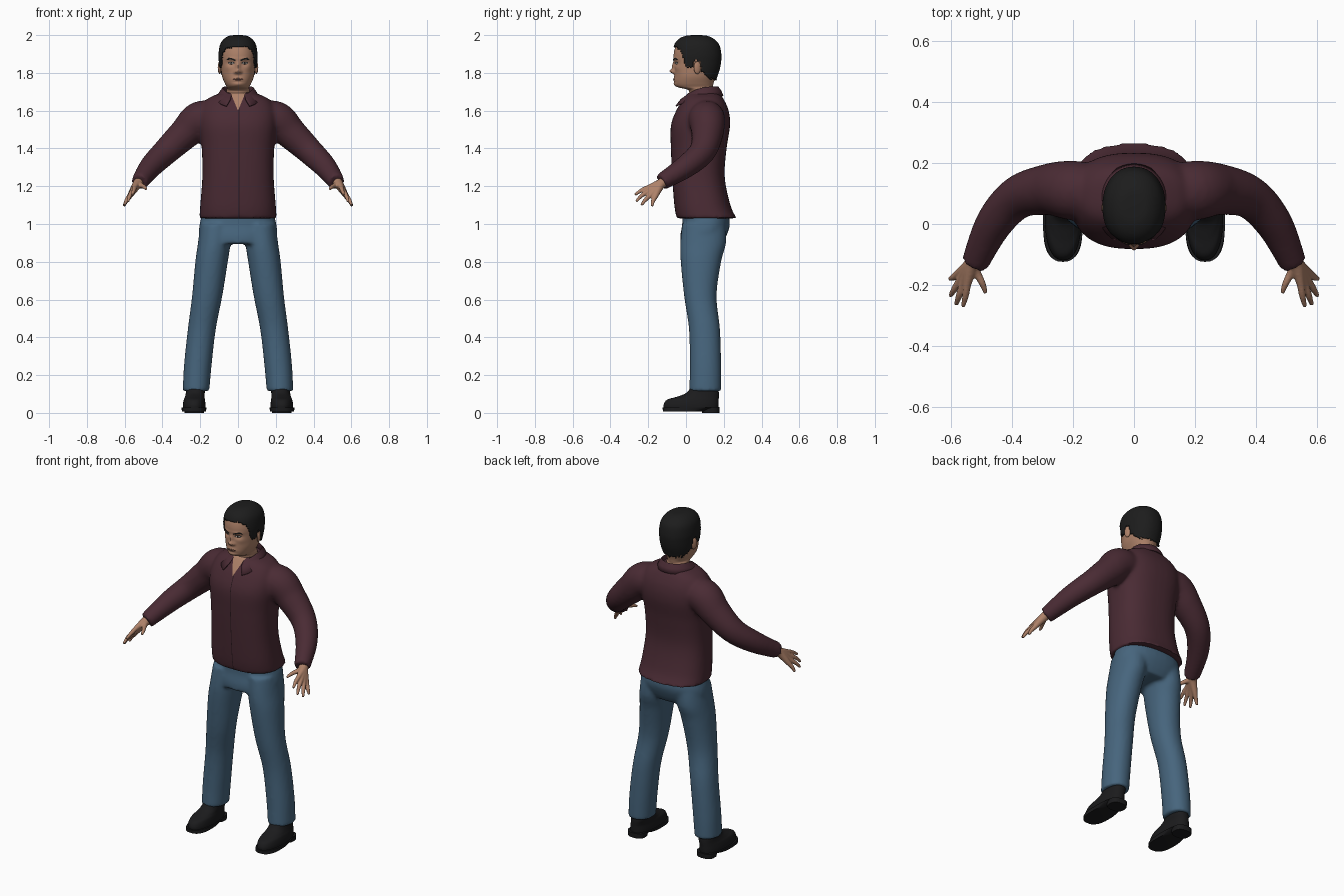
import bpy, bmesh, math, random
from mathutils import Vector, Matrix
from mathutils.bvhtree import BVHTree

random.seed(4)
if "Cube" in bpy.data.objects:
    bpy.data.objects.remove(bpy.data.objects["Cube"])


def material(name, r, g, b):
    m = bpy.data.materials.new(name)
    m.use_nodes = True
    m.diffuse_color = (r, g, b, 1)
    bsdf = m.node_tree.nodes["Principled BSDF"]
    bsdf.inputs["Base Color"].default_value = (r, g, b, 1)
    bsdf.inputs["Roughness"].default_value = 0.8
    return m


SKIN = material("skin", 0.42, 0.22, 0.14)
SHIRT = material("plum_shirt", 0.068, 0.024, 0.034)
SEAM = material("dark_seam", 0.02, 0.008, 0.011)
JEANS = material("blue_denim", 0.062, 0.13, 0.205)
HAIR = material("black_hair", 0.012, 0.012, 0.012)
SHOE = material("black_leather", 0.011, 0.011, 0.012)
LIPS = material("lips", 0.29, 0.12, 0.09)
WHITE = material("eye_white", 0.5, 0.46, 0.42)


def spline(keys, n):
    """Catmull-Rom through tuples of any length."""
    out = []
    for i in range(len(keys) - 1):
        a, b, c, d = (keys[min(max(i + k, 0), len(keys) - 1)] for k in (-1, 0, 1, 2))
        for j in range(n):
            t = j / n
            out.append([0.5 * (2*q + (r-p)*t + (2*p-5*q+4*r-s)*t*t + (3*q-p-3*r+s)*t**3)
                        for p, q, r, s in zip(a, b, c, d)])
    return out + [list(keys[-1])]


def skin_rings(bm, rings):
    """Bridge rings of points and close both ends."""
    rows = [[bm.verts.new(p) for p in ring] for ring in rings]
    n = len(rows[0])
    for a, b in zip(rows, rows[1:]):
        for i in range(n):
            bm.faces.new((a[i], a[(i+1) % n], b[(i+1) % n], b[i]))
    bm.faces.new(rows[0][::-1])
    bm.faces.new(rows[-1])


def stack(bm, keys, n=6, seg=40, power=2.3, side=1):
    """Upright loft; keys are (centre x, front y, back y, z, half width)."""
    rings = []
    for cx, yf, yb, z, rx in spline(keys, n):
        ring = []
        for k in range(seg):
            c, s = math.cos(k*math.tau/seg), math.sin(k*math.tau/seg)
            c, s = (math.copysign(abs(v)**(2/power), v) for v in (c, s))
            ring.append((side*cx + rx*c, (yf+yb)/2 + (yb-yf)/2*s, z))
        rings.append(ring)
    skin_rings(bm, rings)


def tube(bm, keys, side=1, n=6, seg=20):
    """Round tube; keys are (x, y, z, radius)."""
    pts = spline(keys, n)
    pos = [Vector((side*p[0], p[1], p[2])) for p in pts]
    rings = []
    for i, p in enumerate(pos):
        t = pos[min(i+1, len(pos)-1)] - pos[max(i-1, 0)]
        u = t.cross(Vector((0, 0, 1))).normalized()
        v = t.cross(u).normalized()
        rings.append([p + pts[i][3]*(u*math.cos(k*math.tau/seg) + v*math.sin(k*math.tau/seg))
                      for k in range(seg)])
    skin_rings(bm, rings)


def finish(name, bm, mats, voxel=0, smooth=0, thick=0):
    bmesh.ops.recalc_face_normals(bm, faces=bm.faces)
    me = bpy.data.meshes.new(name)
    bm.to_mesh(me)
    bm.free()
    ob = bpy.data.objects.new(name, me)
    bpy.context.collection.objects.link(ob)
    bpy.ops.object.select_all(action='DESELECT')
    ob.select_set(True)
    bpy.context.view_layer.objects.active = ob
    if voxel:
        mod = ob.modifiers.new("fuse", 'REMESH')
        mod.mode, mod.voxel_size = 'VOXEL', voxel
        mod = ob.modifiers.new("soften", 'SMOOTH')
        mod.iterations = smooth
        for nm in ("fuse", "soften"):
            bpy.ops.object.modifier_apply(modifier=nm)
    if thick:
        mod = ob.modifiers.new("thickness", 'SOLIDIFY')
        mod.thickness = thick
    for m in mats:
        ob.data.materials.append(m)
    bpy.ops.object.shade_smooth_by_angle(angle=math.radians(50))
    return ob


# Shirt: torso and sleeves fused
bm = bmesh.new()
stack(bm, [(0, -.05, .268, 1.03, .205), (0, -.062, .235, 1.1, .2), (0, -.073, .205, 1.25, .189),
           (0, -.08, .215, 1.4, .192), (0, -.08, .233, 1.52, .205), (0, -.052, .226, 1.6, .2),
           (0, -.015, .2, 1.66, .165), (0, .01, .175, 1.695, .09)], power=2.5)
for s in (1, -1):
    tube(bm, [(.1, .1, 1.55, .09), (.2, .11, 1.553, .098), (.28, .113, 1.48, .085),
              (.38, .087, 1.385, .071), (.46, 0, 1.305, .061), (.522, -.13, 1.222, .045)], s)
shirt = finish("shirt", bm, [SHIRT, SKIN, SEAM], voxel=.011, smooth=5)

# Open neck and front placket seam, cut into the shirt
bm = bmesh.new()
bm.from_mesh(shirt.data)
for co, no in (((0, 0, 1.6), (1, 0, -.42)), ((0, 0, 1.6), (1, 0, .42)),
               ((.003, 0, 0), (1, 0, 0)), ((.007, 0, 0), (1, 0, 0))):
    bmesh.ops.bisect_plane(bm, geom=bm.verts[:] + bm.edges[:] + bm.faces[:],
                           plane_co=co, plane_no=no, dist=1e-5)
for f in bm.faces:
    c = f.calc_center_median()
    if c.y < .03 and f.normal.z > -.8:
        if abs(c.x) < (c.z - 1.6)*.42:
            f.material_index = 1
        elif .003 < c.x < .007:
            f.material_index = 2
bm.to_mesh(shirt.data)
bm.free()

# Folded collar with two front points
bm = bmesh.new()
rows = []
for i in range(49):
    a = .42 + (math.tau - .84)*i/48
    f = ((1 + math.cos(a))/2)**3
    x, y = math.sin(a), -math.cos(a)
    rows.append([bm.verts.new(p) for p in (
        (.07*x, .088 + .075*y, 1.67 - .03*f),
        (.082*x, .088 + .083*y - .01*f, 1.728 - .05*f),
        (.098*x, .088 + .1*y - .028*f, 1.705 - .05*f),
        (.112*x*(1 + .4*f), .088 + .11*y - .05*f, 1.678 - .06*f))])
for a, b in zip(rows, rows[1:]):
    for j in range(3):
        bm.faces.new((a[j], a[j+1], b[j+1], b[j]))
finish("collar", bm, [SHIRT], thick=.006)

# Jeans: hips and legs fused
bm = bmesh.new()
stack(bm, [(0, -.03, .19, .895, .17), (0, -.03, .215, .94, .205), (0, -.02, .232, 1.0, .203),
           (0, -.02, .22, 1.08, .18)])
for s in (1, -1):
    stack(bm, [(.222, .018, .186, .115, .07), (.213, .02, .186, .25, .073), (.192, .016, .18, .44, .074),
               (.163, -.01, .162, .62, .08), (.14, -.028, .186, .8, .086),
               (.125, -.03, .212, .9, .087), (.11, -.02, .21, 1.0, .09)], power=2.1, side=s)
finish("jeans", bm, [JEANS], voxel=.01, smooth=5)

# Shoes with soles and heels
for s, label in ((1, "left"), (-1, "right")):
    bm = bmesh.new()
    stack(bm, [(.232, -.117, .17, .02, .06), (.232, -.118, .172, .045, .06), (.231, -.1, .173, .07, .056),
               (.229, -.05, .174, .085, .052), (.226, 0, .174, .105, .05),
               (.224, .03, .17, .14, .048)], side=s)
    finish(label + "_shoe", bm, [SHOE])
    bm = bmesh.new()
    for keys in ([(.233, -.122, .1, .008, .064), (.233, -.124, .176, .028, .066)],
                 [(.232, .085, .176, 0, .052), (.232, .08, .178, .03, .054)]):
        stack(bm, keys, n=1, power=2.6, side=s)
    finish(label + "_sole", bm, [SHOE])

# Hands: digits running from the wrist, fused into a palm
digits = [((.545, -.19, 1.197), (.552, -.235, 1.178), (.56, -.27, 1.155)),
          ((.557, -.19, 1.177), (.573, -.235, 1.15), (.583, -.264, 1.118)),
          ((.567, -.18, 1.16), (.588, -.213, 1.13), (.602, -.236, 1.1)),
          ((.574, -.162, 1.147), (.592, -.175, 1.12), (.604, -.18, 1.094)),
          ((.515, -.16, 1.205), (.497, -.195, 1.197), (.486, -.226, 1.184))]
for s, label in ((1, "left"), (-1, "right")):
    bm = bmesh.new()
    for d in digits:
        tube(bm, [(.505, -.08, 1.24, .026), (.53, -.13, 1.215, .026)]
             + [p + (r,) for p, r in zip(d, (.0145, .011, .007))], s, seg=14)
    finish(label + "_hand", bm, [SKIN], voxel=.004, smooth=4)

# Head and neck, with sculpted face
head_keys = [(0, .02, .15, 1.6, .066), (0, .018, .142, 1.69, .062), (0, .005, .14, 1.712, .06),
             (0, -.045, .142, 1.725, .06), (0, -.06, .146, 1.745, .07), (0, -.061, .157, 1.78, .084),
             (0, -.061, .17, 1.82, .09), (0, -.064, .177, 1.86, .093), (0, -.065, .178, 1.9, .094),
             (0, -.055, .167, 1.94, .086), (0, -.032, .14, 1.97, .066),
             (0, .005, .105, 1.987, .038), (0, .045, .065, 1.991, .008)]
bumps = [(0, 1.808, .014, .012, -.024), (0, 1.835, .011, .022, -.012), (0, 1.766, .024, .012, -.006),
         (0, 1.74, .022, .012, -.006), (0, 1.752, .03, .005, .003)]
for s in (1, -1):
    bumps += [(s*.036, 1.85, .02, .012, .009), (s*.034, 1.874, .026, .008, -.004),
              (s*.015, 1.803, .007, .007, -.008), (s*.055, 1.825, .02, .018, -.004)]
bm = bmesh.new()
stack(bm, head_keys, n=8, seg=112, power=2.15)
for v in bm.verts:
    if v.co.y < .04 and v.co.z > 1.715:
        v.co.y += sum(h*math.exp(-((v.co.x-x)/sx)**2 - ((v.co.z-z)/sz)**2) for x, z, sx, sz, h in bumps)
bmesh.ops.recalc_face_normals(bm, faces=bm.faces)
face_tree = BVHTree.FromBMesh(bm)
finish("head", bm, [SKIN])


def plate(name, outline, mat, lift):
    """Thin patch laid on the face from an (x, z) outline."""
    bm = bmesh.new()
    pts = []
    for x, z in outline:
        hit = face_tree.ray_cast(Vector((x, -1, z)), Vector((0, 1, 0)))[0]
        pts.append(hit - Vector((0, lift, 0)))
    mid = bm.verts.new(sum(pts, Vector()) / len(pts) - Vector((0, lift, 0)))
    ring = [bm.verts.new(p) for p in pts]
    for i, v in enumerate(ring):
        bm.faces.new((v, ring[(i+1) % len(ring)], mid))
    finish(name, bm, [mat])


def oval(cx, cz, rx, rz, n=16):
    return [(cx + rx*math.cos(k*math.tau/n), cz + rz*math.sin(k*math.tau/n)) for k in range(n)]


# Eyes, brows, ears, mouth
for s, label in ((1, "left"), (-1, "right")):
    plate(label + "_eye_rim", oval(s*.036, 1.852, .018, .0065), HAIR, .0015)
    plate(label + "_eye", oval(s*.036, 1.851, .014, .004), WHITE, .003)
    plate(label + "_iris", oval(s*.036, 1.8515, .005, .0042, 10), HAIR, .0045)
    plate(label + "_brow", [(s*x, z) for x, z in ((.013, 1.861), (.03, 1.868), (.05, 1.874), (.064, 1.867),
                                                 (.05, 1.881), (.03, 1.877), (.014, 1.87))], HAIR, .003)
    bm = bmesh.new()
    bmesh.ops.create_uvsphere(bm, u_segments=16, v_segments=10, radius=1,
                              matrix=Matrix.Translation((s*.097, .06, 1.828))
                              @ Matrix.Rotation(s*.3, 4, 'Z') @ Matrix.Diagonal((.009, .02, .034, 1)))
    finish(label + "_ear", bm, [SKIN])
plate("mouth", oval(0, 1.766, .027, .006), LIPS, .0015)
plate("mouth_line", oval(0, 1.7665, .026, .0012), SEAM, .003)

# Short hair: enlarged skull shell trimmed along a ragged hairline
hairline = [(-.2, 1.95), (-.05, 1.938), (-.02, 1.905), (0, 1.83), (.035, 1.83), (.042, 1.862),
            (.075, 1.862), (.085, 1.805), (.125, 1.77), (.3, 1.75)]


def hair_edge(y):
    for (y0, z0), (y1, z1) in zip(hairline, hairline[1:]):
        if y <= y1:
            return z0 + (z1 - z0)*(y - y0)/(y1 - y0)


bm = bmesh.new()
stack(bm, [(x, yf - .007, yb + .009, z + .009*(z > 1.92), rx + .009) for x, yf, yb, z, rx in head_keys[2:]],
      n=8, seg=96, power=2.15)
cut = []
for f in bm.faces:
    c = f.calc_center_median()
    if c.z < hair_edge(c.y) + random.uniform(-.006, .006):
        cut.append(f)
bmesh.ops.delete(bm, geom=cut, context='FACES')
finish("hair", bm, [HAIR], thick=.007)
